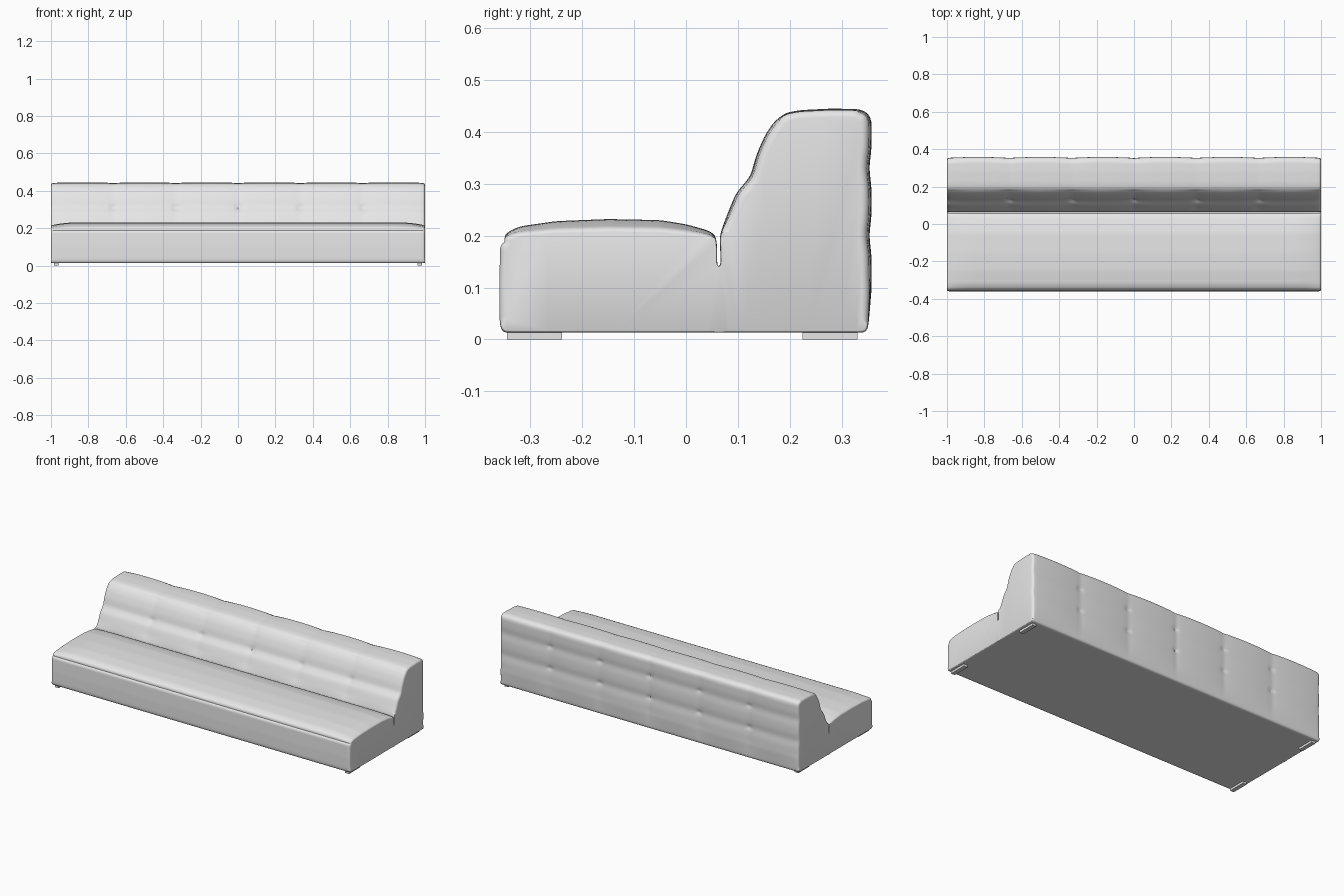
import bpy
import bmesh
from math import sin, cos, pi, exp, radians, hypot

cube = bpy.data.objects.get("Cube")
if cube:
    bpy.data.objects.remove(cube, do_unlink=True)


def make_material(name, colour):
    mat = bpy.data.materials.new(name)
    mat.use_nodes = True
    mat.diffuse_color = colour
    mat.node_tree.nodes["Principled BSDF"].inputs["Base Color"].default_value = colour
    return mat


upholstery = make_material("light grey upholstery", (0.8, 0.8, 0.8, 1))

# Side outline (y, z): front, seat, crease, backrest, rear
OUTLINE = [
    (-0.355, 0.013), (-0.359, 0.03), (-0.36, 0.10), (-0.358, 0.185),
    (-0.345, 0.207), (-0.32, 0.218), (-0.25, 0.228), (-0.15, 0.232),
    (-0.05, 0.23), (0.0, 0.222), (0.04, 0.211), (0.057, 0.202),
    (0.060, 0.18), (0.060, 0.142), (0.063, 0.138), (0.067, 0.142),
    (0.065, 0.20), (0.075, 0.23), (0.097, 0.285), (0.12, 0.317),
    (0.137, 0.36), (0.153, 0.395), (0.17, 0.42), (0.192, 0.437),
    (0.22, 0.442), (0.28, 0.445), (0.335, 0.444), (0.351, 0.437),
    (0.358, 0.42), (0.358, 0.10), (0.352, 0.03), (0.349, 0.013)]


def resample(points, step):
    """Even spacing along the closed outline, then gentle smoothing."""
    out = []
    for a, b in zip(points, points[1:] + points[:1]):
        n = max(1, round(hypot(b[0] - a[0], b[1] - a[1]) / step))
        out += [(a[0] + (b[0] - a[0]) * i / n, a[1] + (b[1] - a[1]) * i / n)
                for i in range(n)]
    for _ in range(2):
        out = [tuple((out[i - 1][k] + 2 * out[i][k] + out[(i + 1) % len(out)][k]) / 4
                     for k in (0, 1)) for i in range(len(out))]
    return out


def bell(d, width):
    return exp(-(d / width) ** 2)


def clamp(t):
    return max(0.0, min(1.0, t))


def tuft_depth(x, y, z):
    """How far the padding is pulled in by seams and buttons."""
    column = 1 - abs(sin(3 * pi * x)) ** 0.6
    near = abs(x - round(x * 3) / 3)
    if abs(x) > 0.9:
        near = 1
    if y > 0.335:                                   # rear face
        rows = (0.20, 0.33)
        fade = clamp((z - 0.02) / 0.1)
    elif y > 0.06 and z > 0.2:                      # backrest front and top
        rows = (0.315,)
        fade = clamp((z - 0.2) / 0.04)
        if z > 0.425:
            fade *= 0.5
    else:                                           # seam along the seat front
        return 0.005 * bell(z - 0.19, 0.006) if y < -0.33 else 0
    row = max(bell(z - r, 0.03) for r in rows)
    button = max(bell(hypot(near, z - r), 0.012) for r in rows)
    return fade * (0.007 * column + 0.004 * row + 0.007 * button)


def end_weight(y, z):
    if 0.05 < y < 0.075 and z < 0.21:
        return 0.1
    return 0.3 if z < 0.03 else 1


profile = resample(OUTLINE, 0.007)
count = len(profile)
END_RADIUS = 0.013

# Stations along the length: even spans, then rounded ends
stations = [(-1 + END_RADIUS + i * (2 - 2 * END_RADIUS) / 144, 0) for i in range(145)]
for k in range(1, 6):
    a = k * pi / 10
    xe, inset = 1 - END_RADIUS + END_RADIUS * sin(a), END_RADIUS * (1 - cos(a))
    stations.append((xe, inset))
    stations.insert(0, (-xe, inset))

# Upholstered body
bm = bmesh.new()
rings = []
for x, inset in stations:
    ring = []
    droop = clamp((abs(x) - 0.82) / 0.18) ** 2.5
    for i, (y, z) in enumerate(profile):
        (y0, z0), (y1, z1) = profile[i - 1], profile[(i + 1) % count]
        length = hypot(y1 - y0, z1 - z0) or 1
        ny, nz = (z1 - z0) / length, (y0 - y1) / length
        depth = tuft_depth(x, y, z) + inset * end_weight(y, z)
        py, pz = y + ny * depth, z + nz * depth
        if y < 0.057 and pz > 0.19:
            pz = 0.19 + (pz - 0.19) * (1 - 0.4 * droop)
        ring.append(bm.verts.new((x, py, pz)))
    rings.append(ring)
for r0, r1 in zip(rings, rings[1:]):
    for i in range(count):
        j = (i + 1) % count
        bm.faces.new((r0[i], r0[j], r1[j], r1[i]))
bm.faces.new(rings[0])
bm.faces.new(rings[-1])
bmesh.ops.recalc_face_normals(bm, faces=bm.faces)
mesh = bpy.data.meshes.new("upholstered_body")
bm.to_mesh(mesh)
bm.free()
mesh.materials.append(upholstery)
body = bpy.data.objects.new("upholstered_body", mesh)
bpy.context.collection.objects.link(body)
bpy.ops.object.select_all(action='DESELECT')
body.select_set(True)
bpy.context.view_layer.objects.active = body
bpy.ops.object.shade_smooth_by_angle(angle=radians(40))

# Four low feet
for side, x in (("left", 0.972), ("right", -0.972)):
    for end, y in (("front", -0.292), ("back", 0.278)):
        bpy.ops.mesh.primitive_cube_add(size=1, location=(x, y, 0.008))
        foot = bpy.context.object
        foot.name = f"{end}_{side}_foot"
        foot.scale = (0.025, 0.106, 0.016)
        foot.data.materials.append(upholstery)
